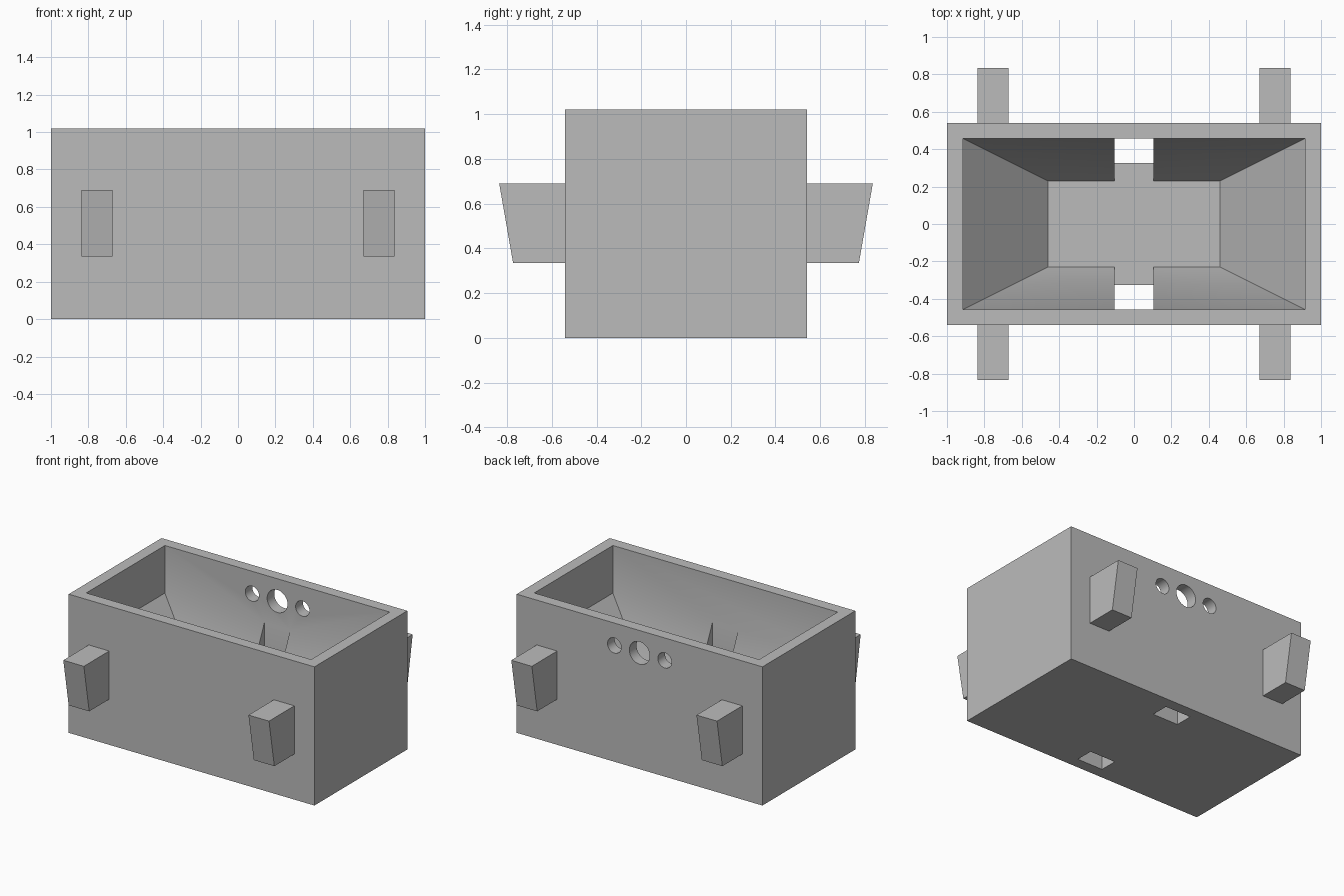
import bpy
import bmesh
import math
from mathutils import Matrix

old = bpy.data.objects.get("Cube")
if old:
    bpy.data.objects.remove(old, do_unlink=True)

grey = bpy.data.materials.new("plain grey")
grey.use_nodes = True
COLOUR = (0.5, 0.5, 0.5, 1)
grey.diffuse_color = COLOUR
grey.node_tree.nodes["Principled BSDF"].inputs["Base Color"].default_value = COLOUR

HALF_X, HALF_Y, HEIGHT = 1.0, 0.54, 1.02
IN_X, IN_Y = 0.915, 0.457        # basin opening
LOW_X, LOW_Y = 0.46, 0.23        # basin floor
SLOPE_Z, FLOOR_Z = 0.67, 0.17
SLOT_X, HOLE_Y = 0.105, 0.325


def finish(name, bm):
    bmesh.ops.recalc_face_normals(bm, faces=bm.faces)
    mesh = bpy.data.meshes.new(name)
    bm.to_mesh(mesh)
    bm.free()
    mesh.materials.append(grey)
    obj = bpy.data.objects.new(name, mesh)
    bpy.context.collection.objects.link(obj)
    return obj


def loft(name, sections):
    """Stack of rectangles (x0, x1, y0, y1, z) joined into a closed solid."""
    bm = bmesh.new()
    rings = [[bm.verts.new(p) for p in ((x0, y0, z), (x1, y0, z), (x1, y1, z), (x0, y1, z))]
             for x0, x1, y0, y1, z in sections]
    bm.faces.new(rings[0])
    bm.faces.new(rings[-1])
    for a, b in zip(rings, rings[1:]):
        for i in range(4):
            j = (i + 1) % 4
            bm.faces.new((a[i], a[j], b[j], b[i]))
    return finish(name, bm)


def box(name, x0, x1, y0, y1, z0, z1):
    return loft(name, [(x0, x1, y0, y1, z0), (x0, x1, y0, y1, z1)])


def centred(x, y, z):
    return (-x, x, -y, y, z)


def cut(target, cutter):
    mod = target.modifiers.new("cut", 'BOOLEAN')
    mod.operation = 'DIFFERENCE'
    mod.solver = 'EXACT'
    mod.object = cutter
    bpy.context.view_layer.objects.active = target
    bpy.ops.object.modifier_apply(modifier=mod.name)
    bpy.data.objects.remove(cutter, do_unlink=True)


# Outer tub, with a basin whose lower half slopes in like a hopper
tub = loft("tub", [centred(HALF_X, HALF_Y, 0), centred(HALF_X, HALF_Y, HEIGHT)])
cut(tub, loft("basin_cutter", [centred(LOW_X, LOW_Y, FLOOR_Z),
                               centred(IN_X, IN_Y, SLOPE_Z),
                               centred(IN_X, IN_Y, HEIGHT + 0.1)]))

# Slots in the long slopes, each with a drain hole through the floor
for side in (-1, 1):
    y0, y1 = sorted((side * (LOW_Y - 0.1), side * IN_Y))
    cut(tub, box("slot_cutter", -SLOT_X, SLOT_X, y0, y1, FLOOR_Z, SLOPE_Z))
    y0, y1 = sorted((side * HOLE_Y, side * IN_Y))
    cut(tub, box("drain_cutter", -SLOT_X, SLOT_X, y0, y1, -0.1, FLOOR_Z + 0.1))

# Three round holes through the back wall
for x, radius in ((-0.205, 0.056), (0, 0.083), (0.205, 0.056)):
    bm = bmesh.new()
    place = Matrix.Translation((x, 0.5, 0.855)) @ Matrix.Rotation(math.pi / 2, 4, 'X')
    bmesh.ops.create_cone(bm, cap_ends=True, segments=48, radius1=radius,
                          radius2=radius, depth=0.3, matrix=place)
    cut(tub, finish("hole_cutter", bm))

bpy.ops.object.select_all(action='DESELECT')
tub.select_set(True)
bpy.context.view_layer.objects.active = tub
bpy.ops.object.shade_smooth_by_angle(angle=math.radians(30))

# Four wedge lugs on the long walls, longer at the top
for side, word in ((-1, "front"), (1, "back")):
    for x0, x1, hand in ((-0.837, -0.67, "right"), (0.67, 0.837, "left")):
        rows = [(x0, x1, *sorted((side * HALF_Y, side * reach)), z)
                for reach, z in ((0.773, 0.335), (0.835, 0.69))]
        loft(f"{word}_{hand}_lug", rows)
